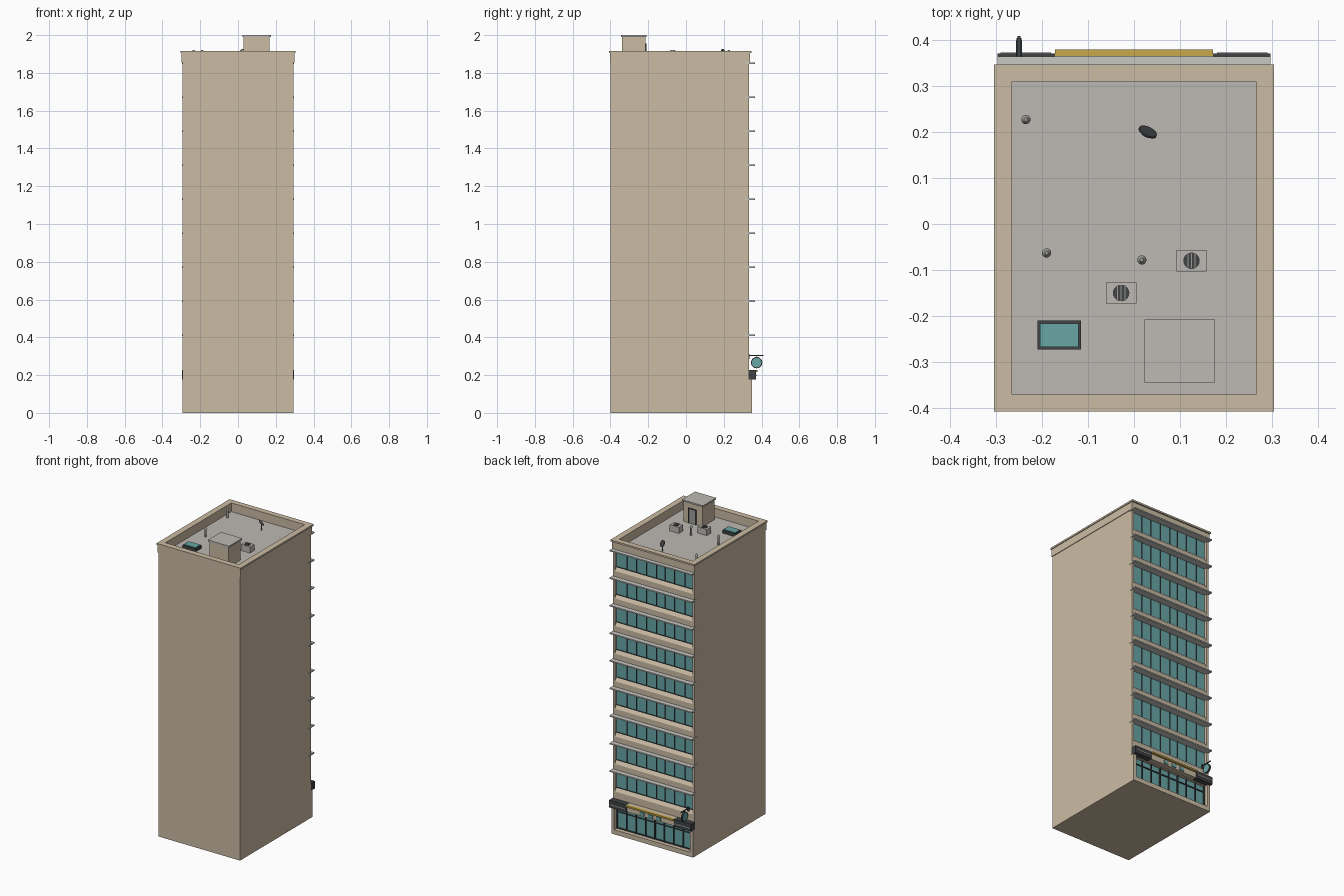
import bpy, bmesh
from math import radians, pi
from mathutils import Matrix, Vector

cube = bpy.data.objects.get("Cube")
if cube:
    bpy.data.objects.remove(cube)


def material(name, r, g, b):
    m = bpy.data.materials.new(name)
    m.use_nodes = True
    m.diffuse_color = (r, g, b, 1)
    m.node_tree.nodes["Principled BSDF"].inputs["Base Color"].default_value = (r, g, b, 1)
    return m


wall = material("beige wall", 0.60, 0.50, 0.37)
roof = material("roof grey", 0.51, 0.49, 0.46)
ledge = material("pale grey", 0.58, 0.58, 0.56)
glass = material("teal glass", 0.14, 0.38, 0.38)
dark = material("dark metal", 0.05, 0.055, 0.06)
gold = material("gold", 0.58, 0.40, 0.07)
metal = material("mid grey", 0.34, 0.34, 0.33)


def finish(name, bm, mat):
    bmesh.ops.recalc_face_normals(bm, faces=bm.faces)
    me = bpy.data.meshes.new(name)
    bm.to_mesh(me)
    bm.free()
    me.materials.append(mat)
    ob = bpy.data.objects.new(name, me)
    bpy.context.collection.objects.link(ob)
    return ob


def boxes(name, mat, *extents):
    """One object made of boxes, each given as (x range, y range, z range)."""
    bm = bmesh.new()
    for ext in extents:
        mid = Vector([(a + b) / 2 for a, b in ext])
        size = [b - a for a, b in ext]
        bmesh.ops.create_cube(bm, size=1, matrix=Matrix.Translation(mid) @ Matrix.Diagonal((*size, 1)))
    return finish(name, bm, mat)


def ring(outer, inner, z):
    """Four box extents forming a rectangular frame."""
    (ox0, ox1, oy0, oy1), (ix0, ix1, iy0, iy1) = outer, inner
    return [((ox0, ox1), (oy0, iy0), z), ((ox0, ox1), (iy1, oy1), z),
            ((ox0, ix0), (iy0, iy1), z), ((ix1, ox1), (iy0, iy1), z)]


def cylinder(name, mat, centre, r, depth, axis=(0, 0, 1), r_top=None, sides=20):
    bm = bmesh.new()
    turn = Vector((0, 0, 1)).rotation_difference(Vector(axis)).to_matrix().to_4x4()
    bmesh.ops.create_cone(bm, cap_ends=True, segments=sides, radius1=r,
                          radius2=r if r_top is None else r_top, depth=depth,
                          matrix=Matrix.Translation(centre) @ turn)
    ob = finish(name, bm, mat)
    for p in ob.data.polygons:
        p.use_smooth = len(p.vertices) == 4
    return ob


def prism(name, mat, profile, half):
    """Side profile (y, z) swept across the width."""
    bm = bmesh.new()
    a, b = [[bm.verts.new((x, y, z)) for y, z in profile] for x in (-half, half)]
    bm.faces.new(a)
    bm.faces.new(b)
    for i in range(len(a)):
        j = (i + 1) % len(a)
        bm.faces.new((a[i], a[j], b[j], b[i]))
    return finish(name, bm, mat)


# Tower body and end piers
W, BACK, FLOOR, TOP, PANE = 0.295, 0.333, 1.855, 1.915, 0.316
boxes("tower_body", wall, ((-W, W), (-0.40, 0.312), (0, FLOOR)))
boxes("end_piers", wall, *[((s * 0.2875 - 0.0075, s * 0.2875 + 0.0075), (0.312, BACK), (0, FLOOR))
                           for s in (-1, 1)])

# Parapet, coping and roof deck
inner = (-0.265, 0.265, -0.37, 0.31)
boxes("parapet", wall, *ring((-0.299, 0.299, -0.403, 0.338), inner, (FLOOR, 1.904)))
boxes("parapet_coping", wall, *ring((-0.304, 0.304, -0.408, 0.347), inner, (1.904, TOP)))
boxes("roof_deck", roof, ((-0.266, 0.266), (-0.371, 0.311), (FLOOR, FLOOR + 0.003)))

# Repeating office floors: glazing, mullions, sloping spandrel, ledge
mullions = (0.205, 0.135, 0.062, -0.01, -0.07, -0.14, -0.215)
for n in range(9):
    z = 1.852 - n * 0.18
    low = z - 0.12
    boxes(f"window_band_{n + 1}", glass, ((-0.28, 0.28), (0.311, PANE), (low, z)))
    boxes(f"window_mullions_{n + 1}", dark,
          *[((x - 0.002, x + 0.002), (PANE, 0.32), (low, z)) for x in mullions],
          ((-0.28, 0.28), (PANE, 0.32), (low, low + 0.004)))
    boxes(f"ledge_{n + 1}", ledge, ((-0.297, 0.297), (0.312, 0.364), (z - 0.004, z + 0.004)))
    prism(f"spandrel_{n + 1}", wall,
          [(0.311, low), (0.32, low), (BACK, low - 0.02), (BACK, low - 0.06), (0.311, low - 0.06)], 0.28)

# Ground floor: shopfront, sill, frame
boxes("shopfront_glass", glass, ((-0.275, 0.275), (0.311, PANE), (0.03, 0.175)))
boxes("shopfront_mullions", dark,
      *[((x - 0.003, x + 0.003), (PANE, 0.324), (0.03, 0.175))
        for x in [-0.272 + i * 0.068 for i in range(9)]],
      ((-0.275, 0.275), (PANE, 0.322), (0.135, 0.141)),
      ((-0.275, 0.275), (PANE, 0.322), (0.03, 0.036)))
boxes("shopfront_frame", wall,
      *[((s * 0.285 - 0.01, s * 0.285 + 0.01), (0.312, 0.349), (0, 0.18)) for s in (-1, 1)],
      ((-W, W), (0.312, 0.349), (0, 0.03)))
boxes("lower_wall", wall, ((-0.29, 0.29), (0.311, BACK), (0.175, 0.24)))

# Fascia band with central panel
boxes("fascia_sides", dark, *[(tuple(sorted((s * 0.172, s * 0.297))), (0.33, 0.37), (0.178, 0.226))
                              for s in (-1, 1)])
boxes("fascia_side_trim", metal, *[(tuple(sorted((s * 0.18, s * 0.29))), (0.37, 0.373), (0.196, 0.203))
                                   for s in (-1, 1)])
boxes("fascia_panel", wall, ((-0.172, 0.172), (0.33, 0.365), (0.18, 0.226)))
boxes("fascia_gold_bar", gold, ((-0.172, 0.172), (0.36, 0.379), (0.216, 0.226)))
boxes("fascia_badges", glass, *[((x - 0.016, x + 0.016), (0.365, 0.37), (0.187, 0.207))
                                for x in (-0.06, 0, 0.06)])

# Round hanging plate on a bracket
cylinder("hanging_disc_rim", dark, (-0.25, 0.374, 0.266), 0.03, 0.010, (1, 0, 0), sides=28)
cylinder("hanging_disc_face", glass, (-0.25, 0.374, 0.266), 0.025, 0.013, (1, 0, 0), sides=28)
boxes("hanging_bracket", dark, ((-0.253, -0.247), (0.33, 0.409), (0.302, 0.307)),
      ((-0.252, -0.248), (0.372, 0.376), (0.294, 0.304)),
      ((-0.256, -0.244), (0.331, 0.337), (0.285, 0.312)))

# Stair housing
boxes("stair_housing", wall, ((0.03, 0.168), (-0.338, -0.215), (FLOOR, 1.99)))
boxes("stair_housing_cap", roof, ((0.023, 0.176), (-0.344, -0.208), (1.99, 2.0)))
boxes("stair_door", metal, ((0.08, 0.13), (-0.216, -0.212), (FLOOR, 1.95)))
boxes("stair_door_frame", dark,
      *[((x - 0.003, x + 0.003), (-0.216, -0.210), (FLOOR, 1.953)) for x in (0.079, 0.131)],
      ((0.076, 0.134), (-0.216, -0.210), (1.95, 1.956)))

# Cooling units
for n, (x, y) in enumerate([(-0.028, -0.15), (0.125, -0.08)], 1):
    boxes(f"cooling_unit_{n}", roof, ((x - 0.033, x + 0.033), (y - 0.023, y + 0.023), (FLOOR, 1.898)))
    cylinder(f"cooling_fan_{n}", dark, (x, y, 1.899), 0.018, 0.004)
    boxes(f"cooling_grille_{n}", metal, *[((x + d - 0.001, x + d + 0.001), (y - 0.016, y + 0.016),
                                           (1.9, 1.903)) for d in (-0.008, 0, 0.008)])

# Skylight
boxes("skylight_frame", dark, ((-0.21, -0.115), (-0.273, -0.21), (FLOOR, 1.878)))
boxes("skylight_glass", glass, ((-0.204, -0.121), (-0.267, -0.216), (1.877, 1.882)))

# Vent pipes with rounded caps
for n, (x, y) in enumerate([(-0.235, 0.227), (-0.19, -0.063), (0.017, -0.078)], 1):
    cylinder(f"vent_pipe_{n}", metal, (x, y, 1.884), 0.006, 0.06)
    cylinder(f"vent_cap_{n}", metal, (x, y, 1.917), 0.010, 0.010, r_top=0.004)

# Satellite dish on a mast
aim = Vector((0.4, 0.8, 0.45)).normalized()
spot = Vector((0.03, 0.2, 1.907))
cylinder("dish_mast", metal, (0.03, 0.2, 1.878), 0.003, 0.046)
cylinder("dish_back", dark, spot, 0.021, 0.004, aim)
cylinder("dish_face", ledge, spot - aim * 0.004, 0.014, 0.005, aim, r_top=0.020)
